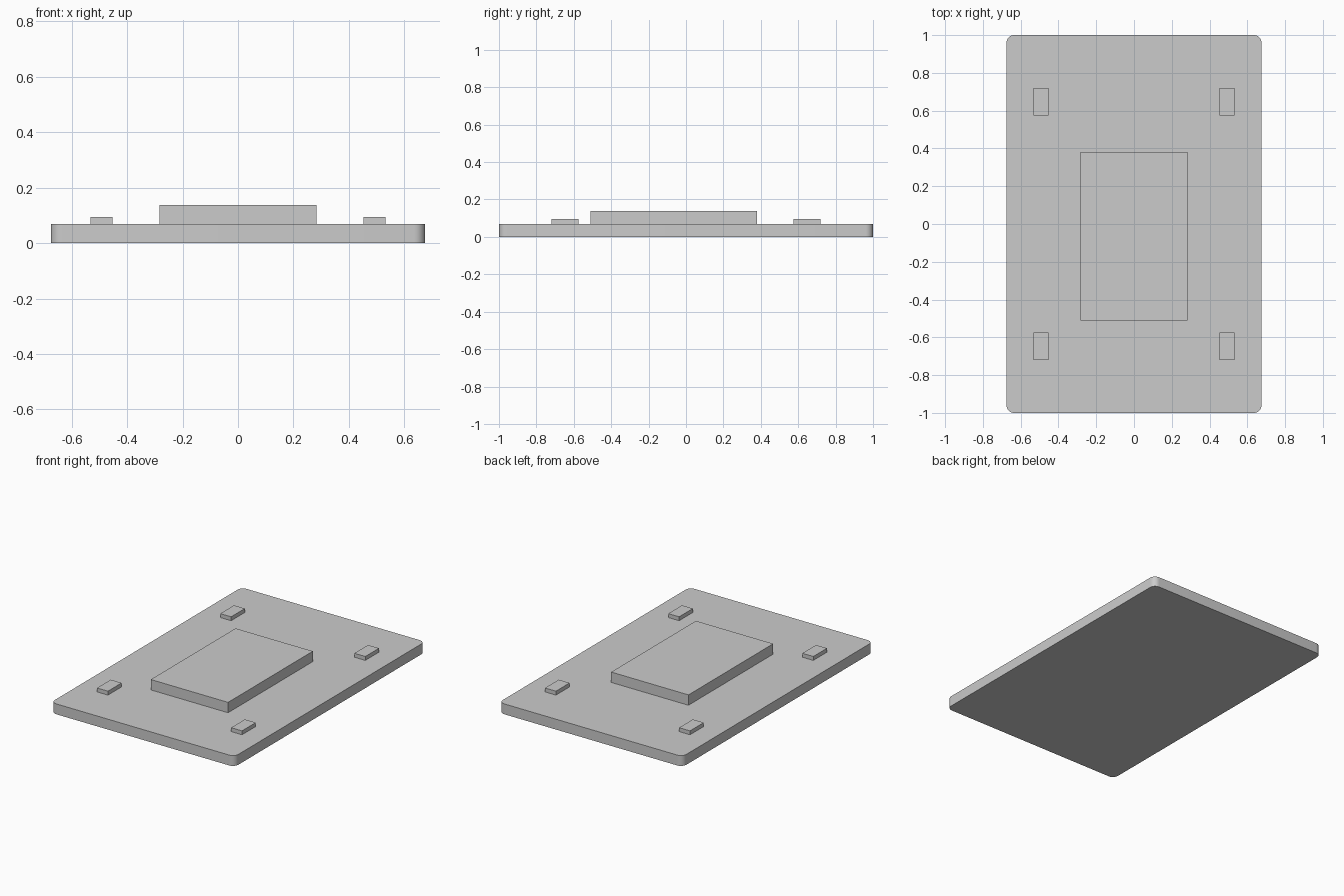
import bpy, bmesh, math

if "Cube" in bpy.data.objects:
    bpy.data.objects.remove(bpy.data.objects["Cube"])

grey = bpy.data.materials.new("light_grey")
grey.diffuse_color = (0.6, 0.6, 0.6, 1)
grey.use_nodes = True
grey.node_tree.nodes["Principled BSDF"].inputs["Base Color"].default_value = grey.diffuse_color


def prism(name, outline, z0, z1):
    """Extrude a flat outline from z0 up to z1."""
    bm = bmesh.new()
    base = bm.faces.new([bm.verts.new((x, y, z0)) for x, y in outline])
    top = bmesh.ops.extrude_face_region(bm, geom=[base])["geom"]
    bmesh.ops.translate(bm, vec=(0, 0, z1 - z0),
                        verts=[v for v in top if isinstance(v, bmesh.types.BMVert)])
    bmesh.ops.recalc_face_normals(bm, faces=bm.faces)
    mesh = bpy.data.meshes.new(name)
    bm.to_mesh(mesh)
    bm.free()
    mesh.materials.append(grey)
    obj = bpy.data.objects.new(name, mesh)
    bpy.context.collection.objects.link(obj)
    return obj


def rectangle(x0, x1, y0, y1):
    return [(x0, y0), (x1, y0), (x1, y1), (x0, y1)]


def rounded_rectangle(hx, hy, r, steps=8):
    points = []
    for i, (sx, sy) in enumerate([(1, 1), (-1, 1), (-1, -1), (1, -1)]):
        for k in range(steps + 1):
            a = math.pi / 2 * (i + k / steps)
            points.append((sx * (hx - r) + r * math.cos(a),
                           sy * (hy - r) + r * math.sin(a)))
    return points


# Base plate with rounded, smooth corners
plate = prism("base_plate", rounded_rectangle(0.675, 1.0, 0.04), 0, 0.069)
bpy.context.view_layer.objects.active = plate
plate.select_set(True)
bpy.ops.object.shade_smooth_by_angle(angle=math.radians(30))

# Large raised block, set slightly towards the front
prism("centre_block", rectangle(-0.284, 0.284, -0.51, 0.38), 0.069, 0.138)

# Four small pads near the corners
for side, x in (("left", -0.493), ("right", 0.493)):
    for end, y in (("front", -0.647), ("back", 0.647)):
        prism(f"{end}_{side}_pad",
              rectangle(x - 0.04, x + 0.04, y - 0.072, y + 0.072), 0.069, 0.095)
